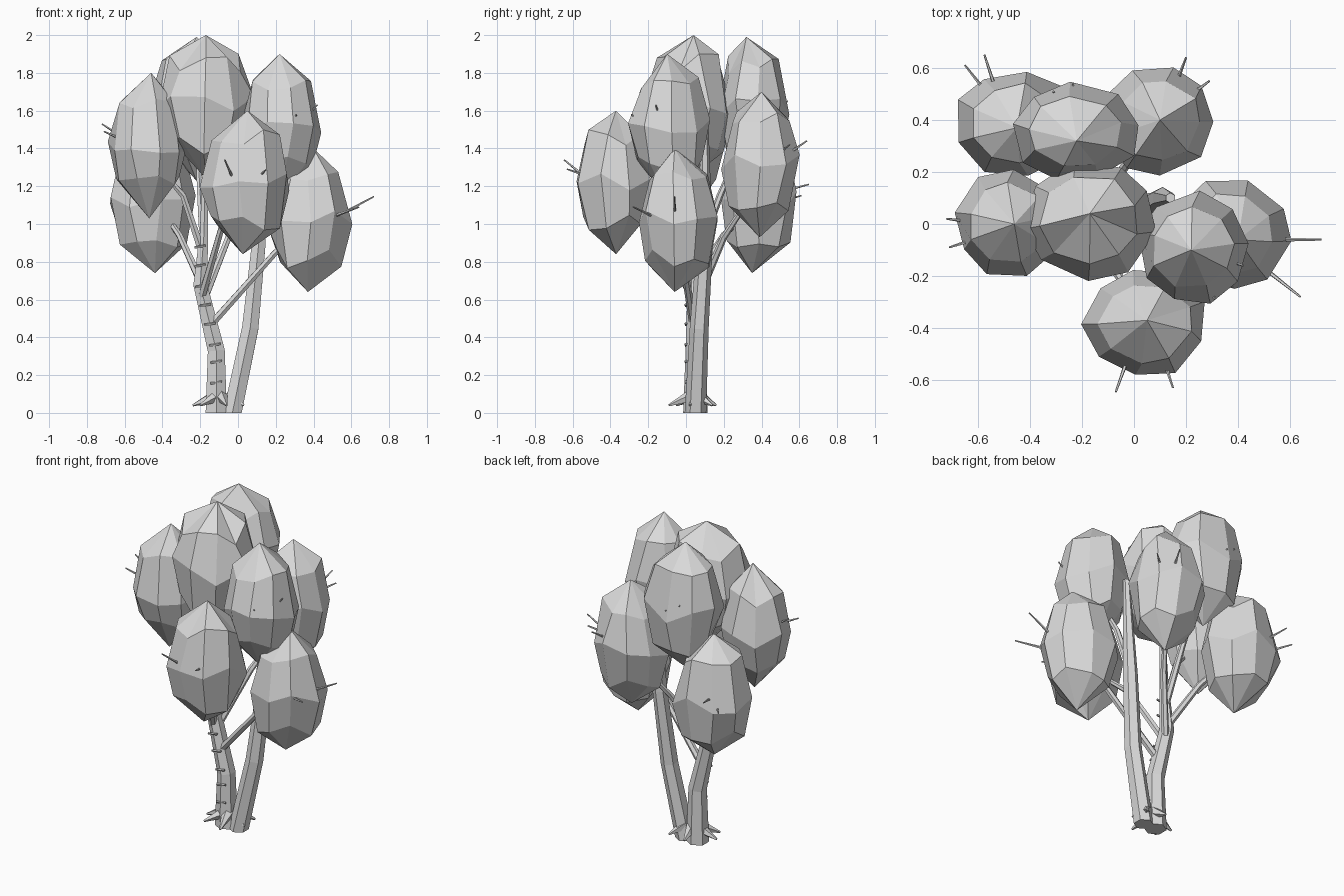
import bpy, bmesh, random
from math import cos, sin, tau
from mathutils import Vector

random.seed(5)
grey = bpy.data.materials.new("plain grey")
grey.diffuse_color = (0.7, 0.7, 0.7, 1)


def finish(name, bm):
    bmesh.ops.recalc_face_normals(bm, faces=bm.faces)
    me = bpy.data.meshes.new(name)
    bm.to_mesh(me)
    bm.free()
    me.materials.append(grey)
    ob = bpy.data.objects.new(name, me)
    bpy.context.collection.objects.link(ob)
    return ob


def tube(name, path, radii, sides=6):
    """Faceted tapering limb through the given points."""
    pts = [Vector(p) for p in path]
    bm = bmesh.new()
    rings = []
    for i, p in enumerate(pts):
        d = (pts[min(i + 1, len(pts) - 1)] - pts[max(i - 1, 0)]).normalized()
        if i == 0 and p.z < 0.001:
            d = Vector((0, 0, 1))  # flat foot on the ground
        q = Vector((0, 0, 1)).rotation_difference(d)
        angles = [tau * (k + 0.5) / sides for k in range(sides)]
        rings.append([bm.verts.new(p + q @ Vector((radii[i] * cos(a), radii[i] * sin(a), 0)))
                      for a in angles])
    for a, b in zip(rings, rings[1:]):
        for k in range(sides):
            j = (k + 1) % sides
            bm.faces.new((a[k], a[j], b[j], b[k]))
    bm.faces.new(rings[0])
    bm.faces.new(rings[-1])
    return finish(name, bm)


def leaf_clump(name, c, r, tip, foot, n=9):
    """Irregular egg of three rings with a pointed tip and foot."""
    bm = bmesh.new()

    def vert(x, y, z):
        return bm.verts.new((c[0] + x * r[0], c[1] + y * r[1], c[2] + z * r[2]))

    phase = random.uniform(0, tau)
    rings = []
    for z, w in ((-0.54, 0.82), (0.02, 1.04), (0.62, 0.77)):
        ring = []
        for k in range(n):
            a = phase + tau * (k + random.uniform(-0.15, 0.15)) / n
            s = w * random.uniform(0.95, 1.05)
            ring.append(vert(s * cos(a), s * sin(a), z + random.uniform(-0.13, 0.13)))
        rings.append(ring)
    top = bm.verts.new((*tip, c[2] + r[2]))
    low = bm.verts.new((*foot, c[2] - r[2]))
    for k in range(n):
        j = (k + 1) % n
        bm.faces.new((low, rings[0][j], rings[0][k]))
        bm.faces.new((top, rings[2][k], rings[2][j]))
        for a, b in zip(rings, rings[1:]):
            bm.faces.new((a[k], a[j], b[j], b[k]))
    return finish(name, bm)


# Foliage clumps: centre, radii, tip and foot positions
clumps = {
    "top": ((-0.17, 0.015, 1.62), (0.245, 0.23, 0.38), (-0.17, 0.04), (-0.17, 0.02)),
    "top_back": ((-0.225, 0.355, 1.61), (0.235, 0.18, 0.38), (-0.22, 0.32), (-0.22, 0.34)),
    "left": ((-0.48, 0.00, 1.415), (0.20, 0.20, 0.385), (-0.46, 0.0), (-0.47, 0.0)),
    "low_left_back": ((-0.455, 0.385, 1.12), (0.225, 0.2, 0.38), (-0.45, 0.37), (-0.44, 0.35)),
    "right": ((0.225, -0.09, 1.52), (0.205, 0.21, 0.38), (0.22, -0.1), (0.22, -0.1)),
    "front": ((0.045, -0.38, 1.22), (0.23, 0.20, 0.38), (0.05, -0.37), (0.025, -0.37)),
    "low_right": ((0.375, -0.04, 1.02), (0.215, 0.21, 0.38), (0.4, -0.06), (0.37, -0.06)),
    "back": ((0.095, 0.395, 1.315), (0.21, 0.20, 0.385), (0.1, 0.4), (0.1, 0.39)),
}
for n, args in clumps.items():
    leaf_clump("foliage_" + n, *args)

# Two trunks
tube("left_trunk", [(-0.115, 0.05, 0), (-0.115, 0.05, 0.33), (-0.2, 0.05, 0.68), (-0.18, 0.05, 0.95),
                    (-0.17, 0.04, 1.4)], [0.065, 0.052, 0.042, 0.026, 0.014])
tube("right_trunk", [(-0.03, 0.05, 0), (0.065, 0.07, 0.45), (0.11, 0.1, 0.9), (0.14, 0.1, 1.5)],
     [0.057, 0.05, 0.042, 0.02])

# Branches running into the clumps
branches = {
    "low_right": [(-0.15, 0.04, 0.46), (0.19, -0.02, 0.84), (0.35, -0.04, 1.0)],
    "left": [(-0.19, 0.05, 0.85), (-0.29, 0.03, 1.15), (-0.42, 0.0, 1.3)],
    "low_left": [(-0.2, 0.05, 0.7), (-0.31, 0.2, 0.94), (-0.42, 0.36, 1.1)],
    "front": [(-0.19, 0.03, 0.62), (-0.09, -0.15, 0.97), (0.03, -0.34, 1.15)],
    "back": [(-0.18, 0.06, 0.6), (-0.05, 0.2, 0.93), (0.08, 0.38, 1.2)],
    "top_back": [(-0.18, 0.05, 0.8), (-0.2, 0.18, 1.15), (-0.22, 0.33, 1.5)],
    "right": [(0.11, 0.09, 0.95), (0.15, 0.03, 1.2), (0.21, -0.08, 1.45)],
}
for n, p in branches.items():
    tube("branch_" + n, p, [0.022, 0.018, 0.01])

# Twigs poking out of the clumps: start, tip
twigs = [
    ((0.45, -0.06, 1.0), (0.72, -0.06, 1.145)), ((0.45, -0.13, 1.02), (0.64, -0.28, 1.09)),
    ((-0.55, 0.0, 1.42), (-0.72, 0.02, 1.53)), ((-0.55, -0.04, 1.42), (-0.71, -0.09, 1.49)),
    ((0.0, -0.45, 1.18), (-0.07, -0.645, 1.34)), ((0.09, -0.45, 1.23), (0.15, -0.63, 1.29)),
    ((-0.5, 0.42, 1.1), (-0.65, 0.61, 1.15)), ((-0.5, 0.42, 1.15), (-0.575, 0.65, 1.21)),
    ((0.14, 0.48, 1.33), (0.2, 0.64, 1.44)), ((0.17, 0.46, 1.35), (0.29, 0.55, 1.42)),
    ((-0.27, 0.42, 1.6), (-0.31, 0.51, 1.69)), ((-0.23, 0.42, 1.6), (-0.235, 0.54, 1.65)),
    ((0.3, -0.12, 1.5), (0.42, -0.16, 1.63)), ((0.27, -0.17, 1.5), (0.31, -0.29, 1.58)),
]
for a, b in twigs:
    tube("twig", [a, b], [0.011, 0.004], 5)

# Climbing pegs across the front of the left trunk
for z in (0.16, 0.27, 0.36, 0.47, 0.57, 0.67, 0.78, 0.88):
    x = -0.115 - 0.085 * max(0, min(1, (z - 0.33) / 0.35))
    tube("climbing_peg", [(x - 0.03, 0.0, z - 0.005), (x + 0.03, 0.0, z + 0.005)], [0.007, 0.007], 5)

# Root spikes around the foot
for a, b in [((-0.12, 0.05), (-0.24, 0.04)), ((-0.11, 0.03), (-0.2, -0.05)), ((-0.09, 0.03), (-0.06, -0.09)),
             ((-0.09, 0.07), (-0.1, 0.16)), ((-0.04, 0.06), (0.02, 0.14)), ((-0.03, 0.05), (0.03, 0.02))]:
    tube("root_spike", [(*a, 0.09), (*b, 0.04)], [0.035, 0.006], 5)
